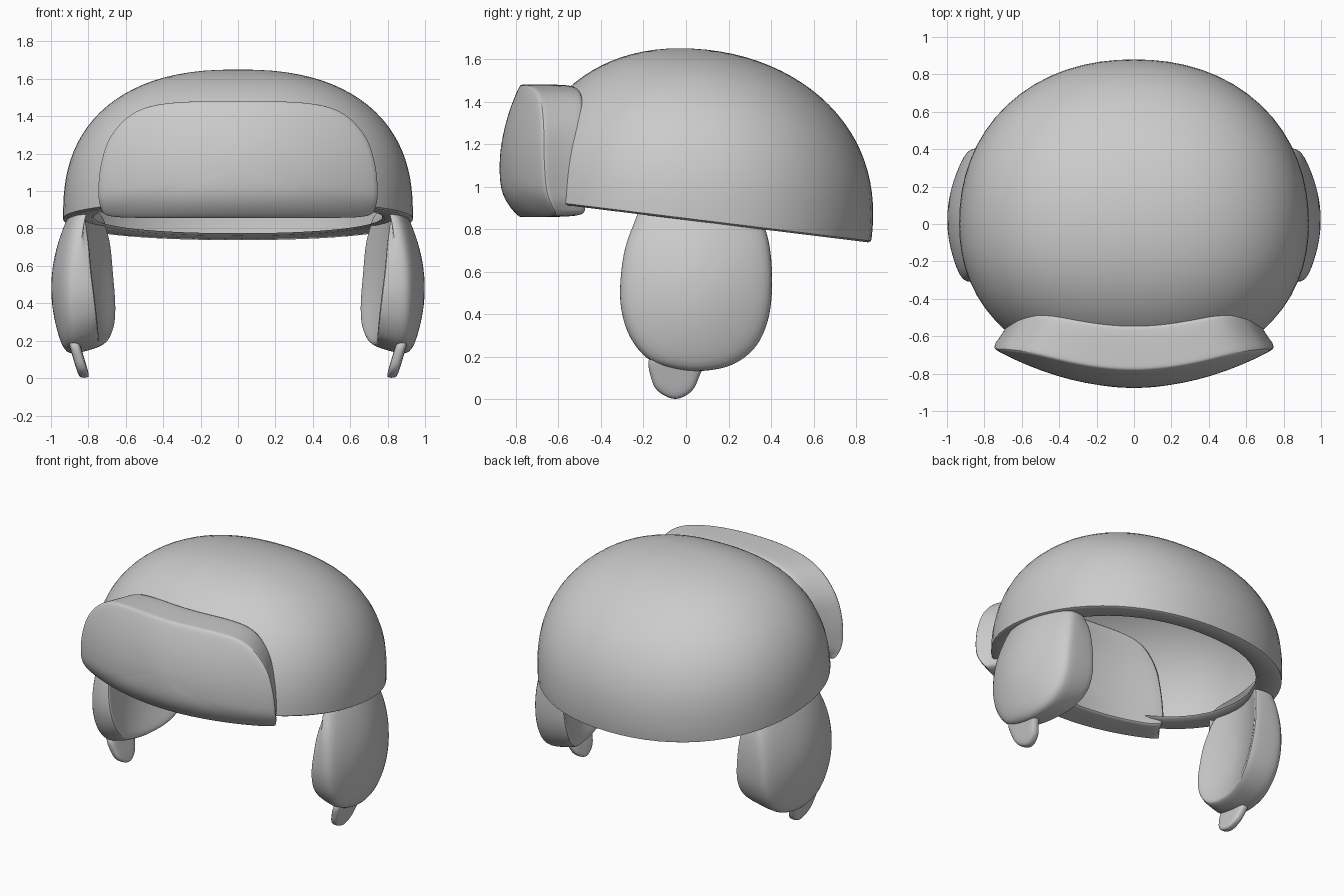
import bpy, bmesh, math
from mathutils import Vector

if "Cube" in bpy.data.objects:
    bpy.data.objects.remove(bpy.data.objects["Cube"])


def finish(name, bm, subsurf=0, mirror=False):
    bmesh.ops.recalc_face_normals(bm, faces=bm.faces)
    me = bpy.data.meshes.new(name)
    bm.to_mesh(me)
    bm.free()
    ob = bpy.data.objects.new(name, me)
    bpy.context.collection.objects.link(ob)
    if mirror:
        ob.modifiers.new("mirror", 'MIRROR')
    if subsurf:
        m = ob.modifiers.new("smooth", 'SUBSURF')
        m.levels = m.render_levels = subsurf
    bpy.context.view_layer.objects.active = ob
    ob.select_set(True)
    bpy.ops.object.shade_smooth_by_angle(angle=math.radians(50))
    ob.select_set(False)
    return ob


def rounded(points, steps=4):
    """Closed Catmull-Rom curve through 2D points."""
    p = [Vector(q) for q in points]
    n, out = len(p), []
    for i in range(n):
        a, b, c, d = p[i - 1], p[i], p[(i + 1) % n], p[(i + 2) % n]
        for k in range(steps):
            t = k / steps
            out.append(0.5 * (2 * b + (c - a) * t + (2 * a - 5 * b + 4 * c - d) * t * t
                              + (3 * b - a - 3 * c + d) * t ** 3))
    return out


def pad(name, outline, centre, rings, place, mirror=False):
    """Padded slab: rings are (scale_u, scale_v, side, offset) from back to front."""
    bm = bmesh.new()
    c = Vector(centre)
    pts = rounded(outline)
    loops = []
    for su, sv, side, off in rings:
        loops.append([bm.verts.new(place(c.x + (p.x - c.x) * su, c.y + (p.y - c.y) * sv, side, off))
                      for p in pts])
    n = len(pts)
    for a, b in zip(loops, loops[1:]):
        for i in range(n):
            j = (i + 1) % n
            bm.faces.new((a[i], a[j], b[j], b[i]))
    for loop, r in ((loops[0], rings[0]), (loops[-1], rings[-1])):
        mid = bm.verts.new(place(c.x, c.y, r[2], r[3]))
        for i in range(n):
            bm.faces.new((loop[i], loop[(i + 1) % n], mid))
    return finish(name, bm, 1, mirror)


# Dome: lopsided superellipsoid cut by a tilted rim plane, with a lip turned inward
bm = bmesh.new()
bmesh.ops.create_uvsphere(bm, u_segments=64, v_segments=48, radius=1)
for v in bm.verts:
    x, y, z = v.co
    r = math.hypot(x, y)
    if r > 1e-5:
        ang = math.atan2(y, x)
        n = 2.1 + 0.3 * math.cos(ang) ** 2
        flat = (abs(math.cos(ang)) ** 2.15 + abs(math.sin(ang)) ** 2.15) ** (-1 / 2.15)
        rr = max(0, 1 - abs(z) ** n) ** (1 / n)
        x, y = math.cos(ang) * flat * rr, math.sin(ang) * flat * rr
    v.co = (0.935 * x, y * (0.88 if y > 0 else 0.80) - 0.03 * max(z, 0) ** 3, 0.87 + 0.78 * z)
bmesh.ops.bisect_plane(bm, geom=bm.verts[:] + bm.edges[:] + bm.faces[:], plane_co=(0, 0, 0.851),
                       plane_no=(0, 0.123, 1), clear_inner=True)
for scale, lift in ((0.985, -0.008), (0.84, 0.0), (0.825, 0.012)):
    rim = [e for e in bm.edges if e.is_boundary]
    new = bmesh.ops.extrude_edge_only(bm, edges=rim)["geom"]
    first = scale if scale == 0.985 else scale / last
    for v in (g for g in new if isinstance(g, bmesh.types.BMVert)):
        v.co.x *= first
        v.co.y *= first
        v.co.z = 0.851 - 0.123 * v.co.y + lift
    last = scale
finish("cap_dome", bm)


# Turned-up front flap, curved around the forehead
def front_place(x, z, side, off):
    y = -0.877 + 0.205 * (x / 0.745) ** 2 + 0.6 * (z - 1.08) ** 2 + 3 * max(0, 1.0 - z) ** 2 * side
    return (x, y + off, z)


half = [(0.35, 1.473), (0.55, 1.425), (0.68, 1.3), (0.735, 1.15), (0.75, 1.0),
        (0.735, 0.905), (0.67, 0.862), (0.35, 0.857)]
front_outline = [(0, 1.48)] + half + [(0, 0.857)] + [(-x, z) for x, z in reversed(half)]
pad("front_flap", front_outline, (0, 1.15),
    [(0.08, 0.08, 0, 0.25), (0.3, 0.3, 0, 0.25), (0.55, 0.55, 0, 0.25), (0.8, 0.86, 0, 0.25),
     (0.855, 0.97, 0, 0.245), (0.87, 0.99, 0, 0.225), (0.91, 1, 0, 0.15), (0.95, 1, 0, 0.085),
     (0.985, 1, 0.6, 0.03), (1, 1, 1, 0.006), (0.985, 0.98, 1, 0), (0.85, 0.85, 1, 0),
     (0.65, 0.65, 1, 0), (0.45, 0.45, 1, 0), (0.25, 0.25, 1, 0), (0.08, 0.08, 1, 0)], front_place)


# Ear flaps: bulging outside, hollowed inside, mirrored left and right
def ear_place(y, z, side, off):
    if side:
        x = 1.0 - 0.75 * (y - 0.02) ** 2 - 0.6 * (z - 0.48) ** 2
    else:
        x = 0.83 - 0.85 * (y + 0.05) ** 2 - 0.45 * max(0, 0.65 - z) ** 2
    return (x + off, y, z)


ear_outline = [(-0.18, 0.93), (-0.25, 0.82), (-0.295, 0.68), (-0.312, 0.5), (-0.295, 0.37),
               (-0.25, 0.265), (-0.17, 0.18), (-0.05, 0.14), (0.08, 0.13), (0.22, 0.16),
               (0.33, 0.245), (0.39, 0.38), (0.407, 0.55), (0.395, 0.72), (0.36, 0.84),
               (0.3, 0.93), (0.06, 0.95)]
pad("ear_flap", ear_outline, (0.05, 0.53),
    [(0.2, 0.2, 0, 0), (0.5, 0.5, 0, 0), (0.75, 0.7, 0, 0), (0.93, 0.84, 0, 0),
     (0.97, 0.88, 0, 0.01), (0.985, 0.92, 0, 0.04), (1, 1, 1, -0.06), (0.99, 0.99, 1, -0.025),
     (0.95, 0.95, 1, -0.006), (0.8, 0.8, 1, 0), (0.5, 0.5, 1, 0), (0.25, 0.25, 1, 0)],
    ear_place, True)

# Small strap tabs hanging under the ear flaps
tab_outline = [(-0.17, 0.2), (-0.165, 0.1), (-0.13, 0.035), (-0.05, 0), (0.025, 0.035),
               (0.06, 0.1), (0.085, 0.2), (-0.04, 0.24)]
pad("strap_tab", tab_outline, (-0.045, 0.12),
    [(0.5, 0.5, 0, -0.03), (0.85, 0.92, 0, -0.029), (0.98, 0.98, 0, -0.018), (1, 1, 0, 0),
     (0.98, 0.98, 0, 0.018), (0.85, 0.92, 0, 0.029), (0.5, 0.5, 0, 0.03)],
    lambda y, z, side, off: (0.82 + 0.3 * z + off, y, z), True)
